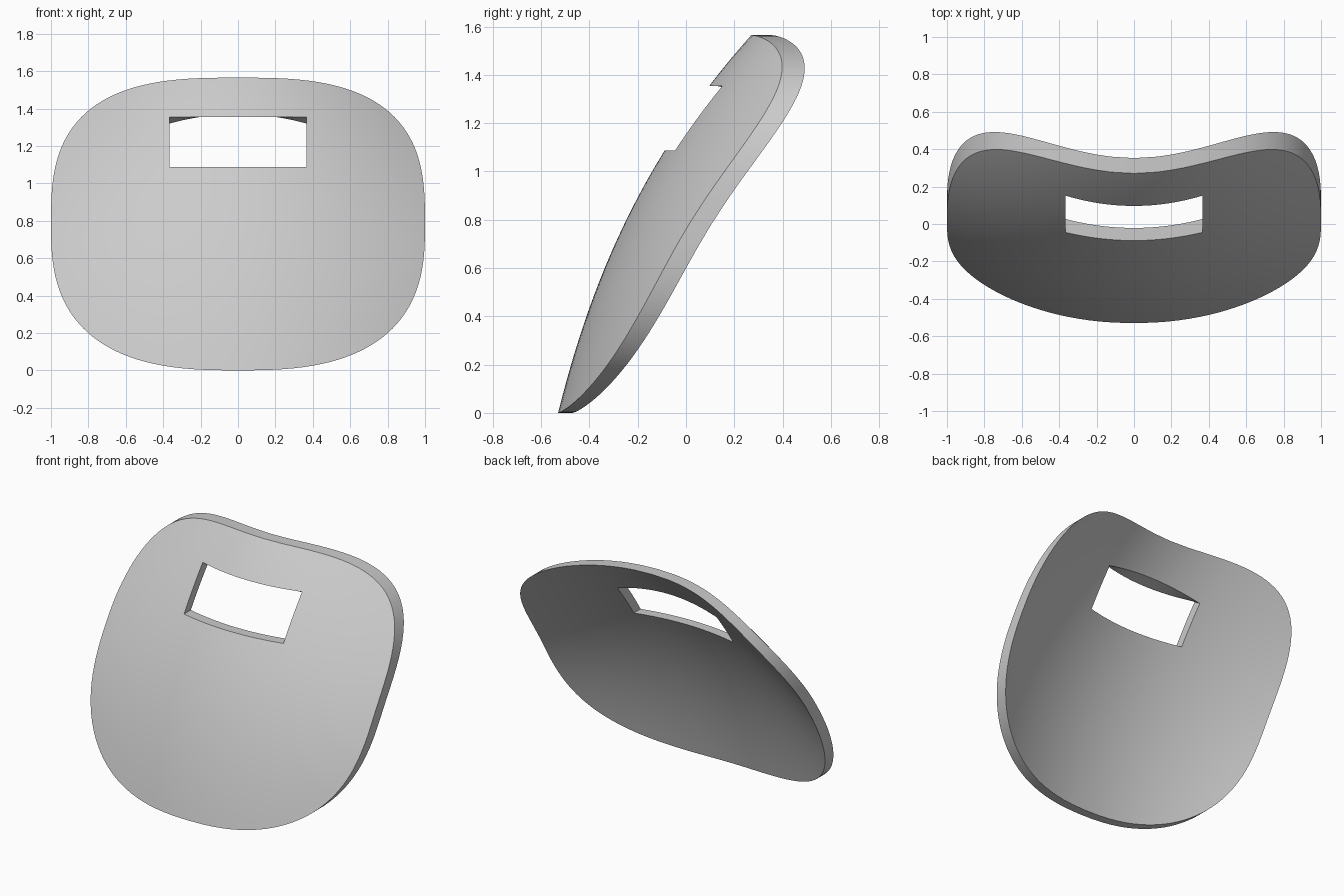
import bpy, bmesh
from math import sin, cos, pi, copysign, radians

cube = bpy.data.objects.get("Cube")
if cube:
    bpy.data.objects.remove(cube, do_unlink=True)

HEIGHT = 1.565
HALF = HEIGHT / 2
SLOT_X, SLOT_LOW, SLOT_HIGH = 0.365, 1.087, 1.355
SIDE, RINGS = 32, 18          # points per slot side, rings from slot to rim


def front_y(x, z):
    """Leaning, sideways-bowed front surface."""
    lean = -0.53 + 0.25 * z + 0.0907 * z ** 2 + 0.0488 * z ** 3
    return lean + (0.235 + 0.07 * z ** 3) * x * x


def depth(x, z):
    return 0.06 + 0.022 * (z / HEIGHT) ** 3 + 0.03 * x * x


def rim_point(a):
    """Rounded-square outline, slightly rounder at the bottom."""
    c, s = cos(a), sin(a)
    power = 2 / (2.9 if s > 0 else 2.7)
    return (copysign(abs(c) ** power, c),
            HALF + HALF * copysign(abs(s) ** power, s))


# Matching points around the slot and the rim, corner to corner
corners = [(SLOT_X, SLOT_HIGH), (-SLOT_X, SLOT_HIGH),
           (-SLOT_X, SLOT_LOW), (SLOT_X, SLOT_LOW)]
pairs = []
for k in range(4):
    (x0, z0), (x1, z1) = corners[k], corners[(k + 1) % 4]
    for i in range(SIDE):
        t = i / SIDE
        slot = (x0 + (x1 - x0) * t, z0 + (z1 - z0) * t)
        pairs.append((slot, rim_point(pi / 4 + (k + t) * pi / 2)))

bm = bmesh.new()


def make_layer(back):
    rings = []
    for r in range(RINGS + 1):
        f = r / RINGS
        ring = []
        for (sx, sz), (rx, rz) in pairs:
            # The slot ceiling arches at the back
            if back and sz > SLOT_HIGH - 0.001:
                sz += 0.015 - 0.05 * (sx / SLOT_X) ** 2
            x, z = sx + (rx - sx) * f, sz + (rz - sz) * f
            y = front_y(x, z) + (depth(x, z) if back else 0)
            ring.append(bm.verts.new((x, y, z)))
        rings.append(ring)
    return rings


def bridge(a, b):
    n = len(a)
    for i in range(n):
        j = (i + 1) % n
        bm.faces.new((a[i], a[j], b[j], b[i]))


# Front and back skins, joined at the slot and the rim
front, rear = make_layer(False), make_layer(True)
for skin in (front, rear):
    for a, b in zip(skin, skin[1:]):
        bridge(a, b)
bridge(front[0], rear[0])
bridge(front[-1], rear[-1])
bmesh.ops.recalc_face_normals(bm, faces=bm.faces)

mesh = bpy.data.meshes.new("curved_backrest")
bm.to_mesh(mesh)
bm.free()
backrest = bpy.data.objects.new("curved_backrest", mesh)
bpy.context.collection.objects.link(backrest)

# Plain grey finish
grey = bpy.data.materials.new("light_grey")
grey.use_nodes = True
colour = (0.6, 0.6, 0.6, 1)
grey.diffuse_color = colour
grey.node_tree.nodes["Principled BSDF"].inputs["Base Color"].default_value = colour
mesh.materials.append(grey)

bpy.ops.object.select_all(action='DESELECT')
backrest.select_set(True)
bpy.context.view_layer.objects.active = backrest
bpy.ops.object.shade_smooth_by_angle(angle=radians(35))
